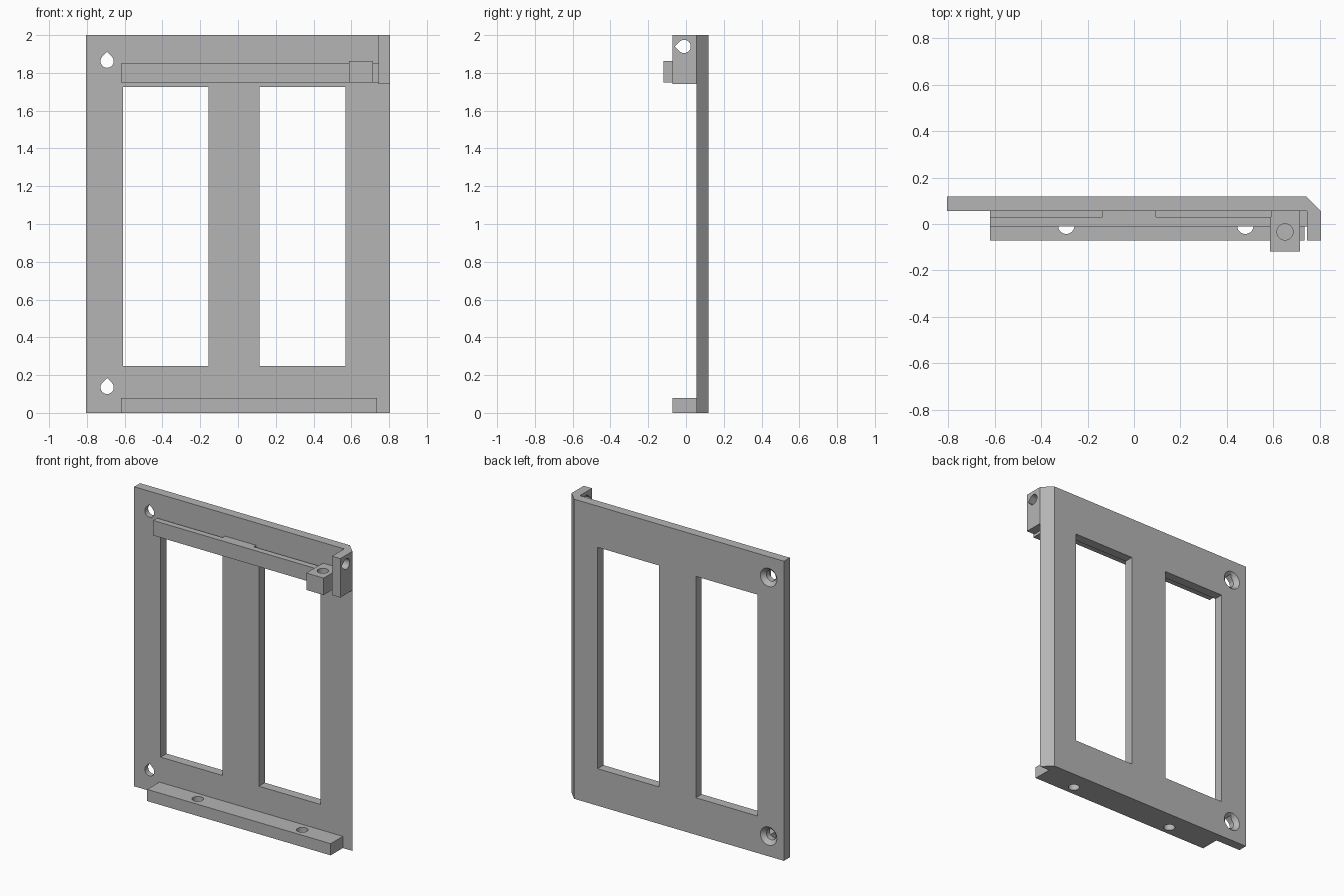
import bpy, bmesh
from math import cos, sin, pi, radians

if "Cube" in bpy.data.objects:
    bpy.data.objects.remove(bpy.data.objects["Cube"], do_unlink=True)

grey = bpy.data.materials.new("plain_grey")
grey.use_nodes = True
COLOUR = (0.46, 0.46, 0.46, 1)
grey.diffuse_color = COLOUR
grey.node_tree.nodes["Principled BSDF"].inputs["Base Color"].default_value = COLOUR

# Places a profile point (u, v) at distance w along the chosen axis
PLACE = {"x": lambda u, v, w: (w, u, v),
         "y": lambda u, v, w: (u, w, v),
         "z": lambda u, v, w: (u, v, w)}


def loft(name, axis, start, end, w0, w1):
    """Solid between two profiles with equal point counts."""
    bm = bmesh.new()
    a = [bm.verts.new(PLACE[axis](u, v, w0)) for u, v in start]
    b = [bm.verts.new(PLACE[axis](u, v, w1)) for u, v in end]
    bm.faces.new(a)
    bm.faces.new(b)
    for i in range(len(a)):
        j = (i + 1) % len(a)
        bm.faces.new((a[i], a[j], b[j], b[i]))
    bmesh.ops.recalc_face_normals(bm, faces=bm.faces)
    mesh = bpy.data.meshes.new(name)
    bm.to_mesh(mesh)
    bm.free()
    mesh.materials.append(grey)
    obj = bpy.data.objects.new(name, mesh)
    bpy.context.collection.objects.link(obj)
    return obj


def prism(name, axis, profile, w0, w1):
    return loft(name, axis, profile, profile, w0, w1)


def box(name, x, y, z):
    return prism(name, "z", [(x[0], y[0]), (x[1], y[0]), (x[1], y[1]), (x[0], y[1])], *z)


def circle(u, v, r, n=32):
    return [(u + r * cos(2 * pi * i / n), v + r * sin(2 * pi * i / n)) for i in range(n)]


def teardrop(u, v, r, tip, n=24):
    """Circle with a right-angled point in direction tip (radians)."""
    pts = [(u + r * cos(tip + pi / 4 + 1.5 * pi * i / n),
            v + r * sin(tip + pi / 4 + 1.5 * pi * i / n)) for i in range(n + 1)]
    d = r * 2 ** 0.5
    return pts + [(u + d * cos(tip), v + d * sin(tip))]


def combine(target, tool, operation="DIFFERENCE"):
    """Apply a boolean and discard the tool."""
    tool.hide_render = True
    mod = target.modifiers.new("boolean", "BOOLEAN")
    mod.operation, mod.solver, mod.object = operation, "EXACT", tool
    bpy.context.view_layer.objects.active = target
    bpy.ops.object.modifier_apply(modifier=mod.name)
    bpy.data.objects.remove(tool, do_unlink=True)


FRONT, BACK, SIDE = 0.056, 0.118, 0.806
RAIL_Z = (1.75, 1.85)
WINDOWS = [(-0.61, -0.155), (0.115, 0.57)]

# Back plate with one chamfered vertical edge
plate = prism("back_plate", "z", [(-SIDE, FRONT), (SIDE, FRONT),
              (SIDE - 0.062, BACK), (-SIDE, BACK)], 0, 2)
for x in WINDOWS:
    combine(plate, box("window_cutter", x, (0, 0.2), (0.247, 1.725)))

# Countersunk screw holes
for z in (0.135, 1.862):
    combine(plate, prism("hole_cutter", "y", teardrop(-0.693, z, 0.035, pi / 2), 0, 0.2))
    combine(plate, loft("countersink_cutter", "y", circle(-0.693, z, 0.035),
                        circle(-0.693, z, 0.062), BACK - 0.026, BACK + 0.001))

# Upper rail with drilled block and pane slots
rail = box("upper_rail", (-0.62, 0.745), (-0.01, FRONT), RAIL_Z)
block = box("drilled_block", (0.587, 0.715), (-0.118, FRONT), (RAIL_Z[0], 1.863))
combine(rail, block, "UNION")
for a, b in WINDOWS:
    combine(rail, box("slot_cutter", (a - 0.02, b + 0.02), (0.031, 0.07), (1.7, 1.9)))
combine(rail, prism("block_hole_cutter", "z", circle(0.651, -0.034, 0.035), 1.7, 1.9))

# Lower rail with two vertical holes
sill = box("lower_rail", (-0.62, 0.735), (-0.072, FRONT), (0, 0.078))
for x in (-0.292, 0.48):
    combine(sill, prism("sill_hole_cutter", "z", circle(x, -0.008, 0.035), -0.1, 0.2))

# Side tab at the top corner
tab = box("side_tab", (0.745, SIDE), (-0.072, FRONT), (1.74, 2))
combine(tab, prism("tab_hole_cutter", "x", teardrop(-0.01, 1.94, 0.035, pi), 0.6, 0.9))

# Smooth hole walls, keep edges sharp
bpy.ops.object.select_all(action="DESELECT")
for obj in (plate, rail, sill, tab):
    obj.select_set(True)
bpy.context.view_layer.objects.active = plate
bpy.ops.object.shade_smooth_by_angle(angle=radians(30))
